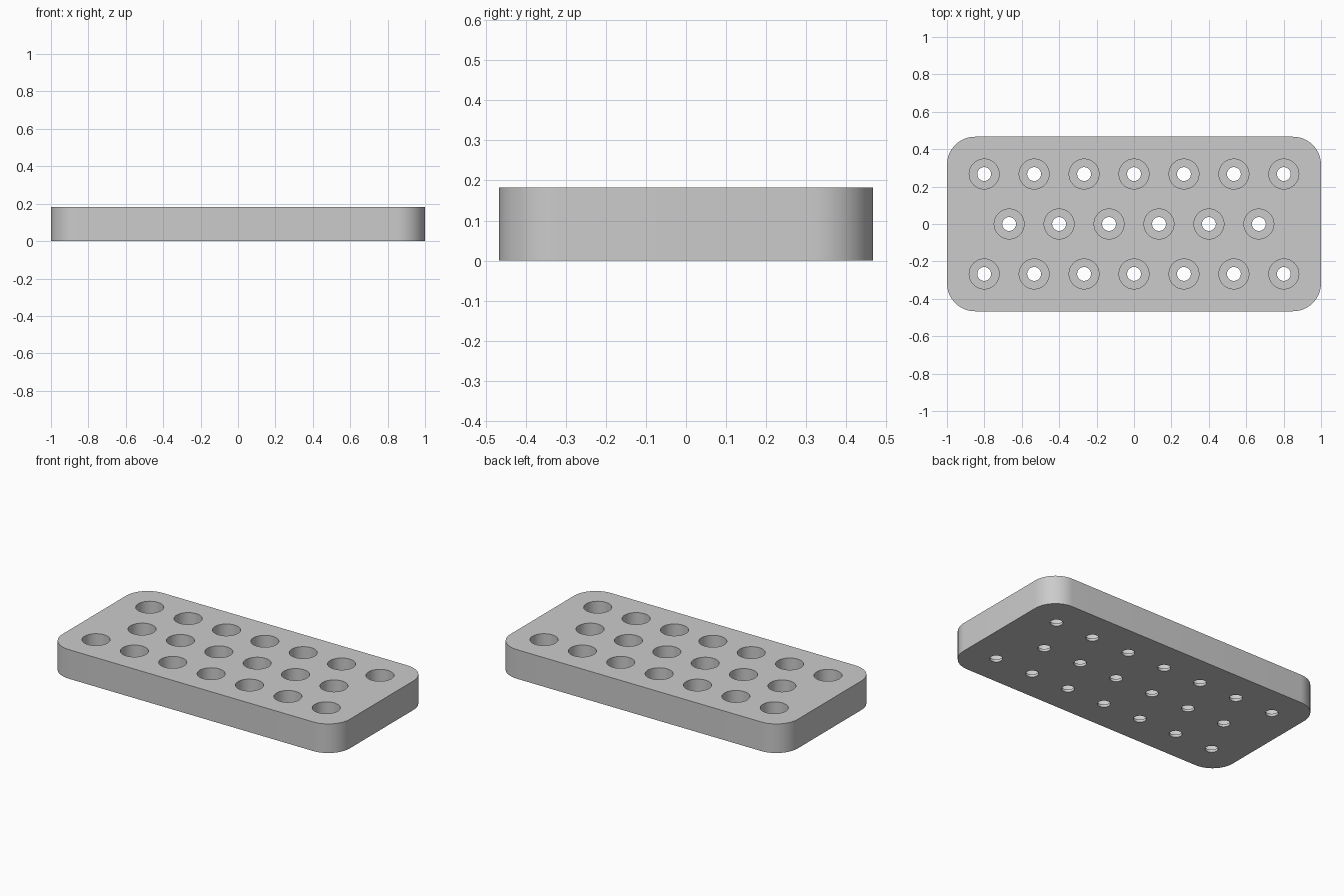
import bpy, bmesh, math
from mathutils import Matrix, Vector

if "Cube" in bpy.data.objects:
    bpy.data.objects.remove(bpy.data.objects["Cube"], do_unlink=True)

LENGTH, WIDTH, HEIGHT = 2.0, 0.933, 0.183
CORNER = 0.15
PITCH = 0.267
BORE, DRAIN = 0.08, 0.037      # wide pocket and narrow through hole radii
FLOOR = 0.017                  # material left under each pocket


def make_object(name, bm):
    bmesh.ops.recalc_face_normals(bm, faces=bm.faces)
    mesh = bpy.data.meshes.new(name)
    bm.to_mesh(mesh)
    bm.free()
    obj = bpy.data.objects.new(name, mesh)
    bpy.context.collection.objects.link(obj)
    return obj


# Plate with rounded vertical corners
bm = bmesh.new()
bmesh.ops.create_cube(bm, size=1)
bmesh.ops.scale(bm, vec=(LENGTH, WIDTH, HEIGHT), verts=bm.verts)
bmesh.ops.translate(bm, vec=(0, 0, HEIGHT / 2), verts=bm.verts)
uprights = [e for e in bm.edges
            if abs(e.verts[0].co.z - e.verts[1].co.z) > HEIGHT / 2]
bmesh.ops.bevel(bm, geom=uprights, offset=CORNER, offset_type='OFFSET',
                segments=16, profile=0.5, affect='EDGES')
plate = make_object("holder_plate", bm)

# Stepped cutters: a pocket open at the top with a small hole through the floor
bm = bmesh.new()
profile = [(0, -0.1), (DRAIN, -0.1), (DRAIN, FLOOR),
           (BORE, FLOOR), (BORE, HEIGHT + 0.1), (0, HEIGHT + 0.1)]
for row, count in ((-1, 7), (0, 6), (1, 7)):
    for i in range(count):
        centre = Vector(((i - (count - 1) / 2) * PITCH, row * PITCH, 0))
        verts = [bm.verts.new(centre + Vector((r, 0, z))) for r, z in profile]
        edges = [bm.edges.new(pair) for pair in zip(verts, verts[1:])]
        bmesh.ops.spin(bm, geom=verts + edges, cent=centre, axis=(0, 0, 1),
                       angle=math.tau, steps=48, use_merge=True)
bmesh.ops.remove_doubles(bm, verts=bm.verts, dist=0.0001)
cutter = make_object("pocket_cutter", bm)
cutter.hide_render = True

# Cut the pockets, then drop the cutter
cut = plate.modifiers.new("pockets", 'BOOLEAN')
cut.operation = 'DIFFERENCE'
cut.solver = 'EXACT'
cut.object = cutter
bpy.ops.object.select_all(action='DESELECT')
bpy.context.view_layer.objects.active = plate
plate.select_set(True)
bpy.ops.object.modifier_apply(modifier=cut.name)
bpy.data.objects.remove(cutter, do_unlink=True)

# Single plain grey
grey = bpy.data.materials.new("plain_grey")
grey.use_nodes = True
colour = (0.6, 0.6, 0.6, 1)
grey.diffuse_color = colour
grey.node_tree.nodes["Principled BSDF"].inputs["Base Color"].default_value = colour
plate.data.materials.clear()
plate.data.materials.append(grey)
bpy.ops.object.shade_smooth_by_angle(angle=math.radians(30))
